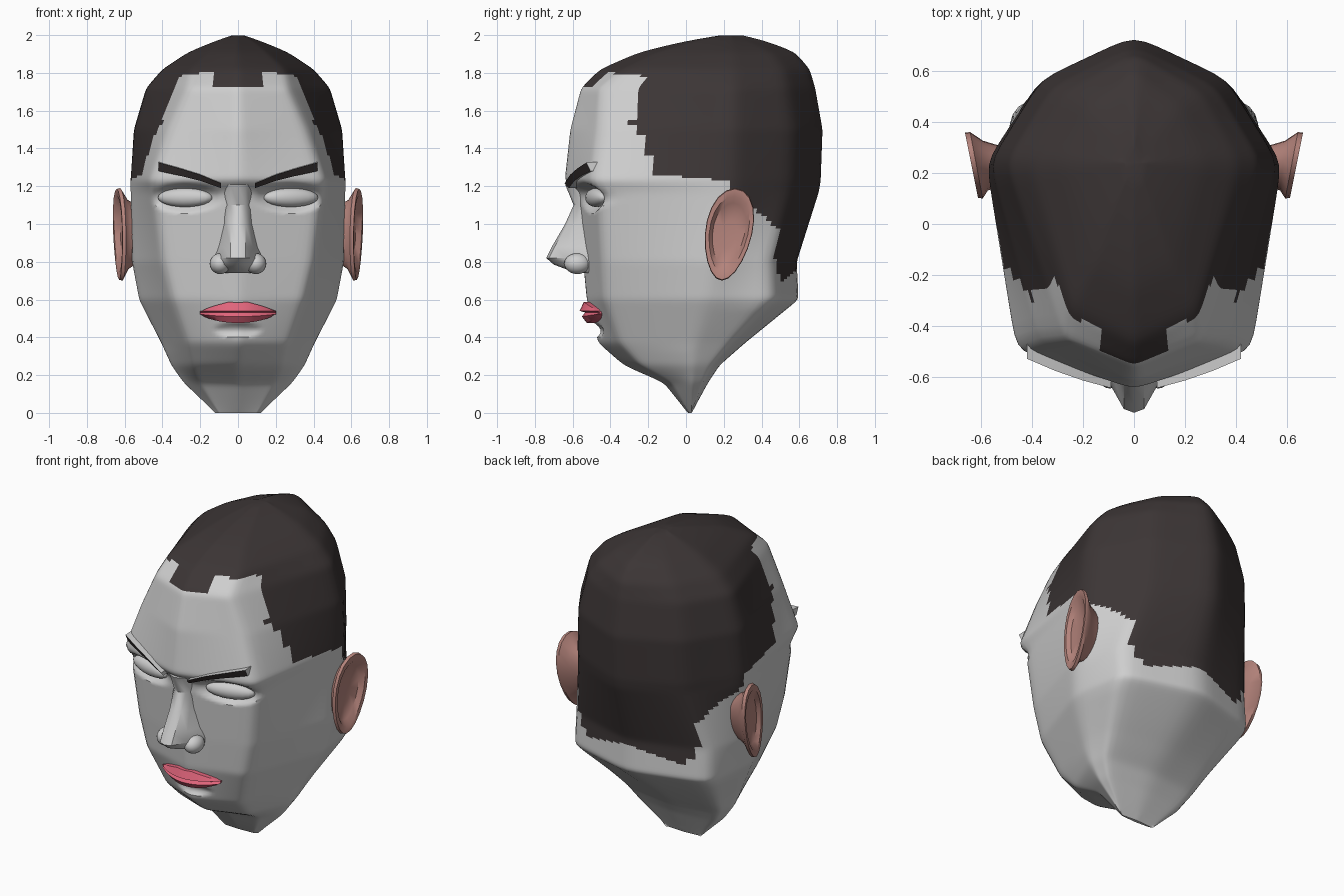
import bpy, bmesh, math
from mathutils import Vector

if "Cube" in bpy.data.objects:
    bpy.data.objects.remove(bpy.data.objects["Cube"])


def mat(name, r, g, b):
    m = bpy.data.materials.new(name)
    m.diffuse_color = (r, g, b, 1)
    m.use_nodes = True
    m.node_tree.nodes["Principled BSDF"].inputs["Base Color"].default_value = m.diffuse_color
    return m


GREY = mat("pale grey skin", .62, .62, .62)
DARK = mat("dark brown hair", .045, .036, .036)
EAR = mat("reddish ear", .46, .23, .20)
LIP = mat("pink lips", .75, .13, .20)


def finish(bm, name, mats, angle=35):
    bmesh.ops.recalc_face_normals(bm, faces=bm.faces)
    me = bpy.data.meshes.new(name)
    bm.to_mesh(me)
    bm.free()
    for m in mats:
        me.materials.append(m)
    ob = bpy.data.objects.new(name, me)
    bpy.context.collection.objects.link(ob)
    bpy.ops.object.select_all(action='DESELECT')
    ob.select_set(True)
    bpy.context.view_layer.objects.active = ob
    bpy.ops.object.shade_smooth_by_angle(angle=math.radians(angle))
    return ob


def loft(sections):
    """Closed skin through equal-length closed sections, capped at both ends."""
    bm = bmesh.new()
    rings = [[bm.verts.new(p) for p in s] for s in sections]
    n = len(rings[0])
    for a, b in zip(rings, rings[1:]):
        for i in range(n):
            j = (i + 1) % n
            bm.faces.new((a[i], a[j], b[j], b[i]))
    bm.faces.new(rings[0])
    bm.faces.new(rings[-1])
    return bm


def clamp(v, lo, hi):
    return max(lo, min(hi, v))


def inside(px, py, poly):
    hit = False
    for (ax, ay), (bx, by) in zip(poly, poly[1:] + poly[:1]):
        if (ay > py) != (by > py) and px < (bx - ax) * (py - ay) / (by - ay) + ax:
            hit = not hit
    return hit


# Head slices: z, front y, front corner x y, half width, back y
ROWS = [
    (0, .01, .10, .015, .12, .03),
    (.16, -.12, .20, -.08, .29, .12),
    (.25, -.33, .24, -.24, .355, .18),
    (.37, -.47, .27, -.35, .41, .32),
    (.6, -.53, .35, -.43, .53, .61),
    (.8, -.55, .40, -.44, .57, .60),
    (1.17, -.58, .45, -.46, .58, .72),
    (1.23, -.65, .465, -.495, .58, .73),
    (1.5, -.62, .37, -.46, .565, .74),
    (1.72, -.56, .27, -.45, .50, .70),
    (1.82, -.46, .25, -.33, .41, .67),
    (1.91, -.25, .15, -.15, .27, .59),
    (1.97, 0, .08, .06, .12, .43),
    (2.005, .22, .01, .22, .012, .28),
]
STEPS = (16, 14, 10, 8)


def head_slice(z):
    for a, b in zip(ROWS, ROWS[1:]):
        if a[0] <= z <= b[0]:
            t = (z - a[0]) / (b[0] - a[0])
            break
    _, yf, cx, cy, w, yb = [p + (q - p) * t for p, q in zip(a, b)]
    narrow = clamp(.92 - .45 * (z - .55), .64, .92)
    ctrl = [(0, yf), (cx, cy), (w, clamp(.25 * z - .05, .03, .24)),
            (w * narrow, yb * .77), (0, yb)]
    half = []
    for p, q, n in zip(ctrl, ctrl[1:], STEPS):
        half += [(p[0] + (q[0] - p[0]) * i / n, p[1] + (q[1] - p[1]) * i / n) for i in range(n)]
    half.append(ctrl[-1])
    full = half + [(-x, y) for x, y in half[-2:0:-1]]
    return [Vector((x, y, z)) for x, y in full]


NZ = 150
bm = loft([head_slice(ROWS[-1][0] * i / NZ) for i in range(NZ + 1)])
for _ in range(5):
    bmesh.ops.smooth_vert(bm, verts=[v for v in bm.verts if v.co.z > .03], factor=.5,
                          use_axis_x=True, use_axis_y=True, use_axis_z=True)
# eye sockets and the crease above the chin
for v in bm.verts:
    x, y, z = v.co
    if y < -.3:
        d = ((abs(x) - .28) / .19) ** 2 + ((z - 1.14) / .08) ** 2
        if d < 1:
            v.co.y += .06 * (1 - d)
        d = (x / .13) ** 2 + ((z - .44) / .04) ** 2
        if d < 1:
            v.co.y += .03 * (1 - d)
# hairline in side view
HAIR = [(-.8, 1.77), (-.4, 1.80), (-.22, 1.78), (-.29, 1.53), (-.22, 1.45),
        (-.17, 1.26), (.23, 1.23), (.25, 1.13), (.36, 1.08),
        (.49, .97), (.47, .83), (.50, .68), (.60, .78), (.9, .80), (.9, 2.2), (-.8, 2.2)]
for f in bm.faces:
    c = f.calc_center_median()
    front = abs(c.x) < .13 and c.y < -.4 and c.z > 1.72
    f.material_index = int(front or inside(c.y, c.z, HAIR))
finish(bm, "head", [GREY, DARK], 40)

# Nose: z, ridge y, base half width
NOSE = [(1.21, -.64, .11), (1.1, -.595, .09), (1, -.64, .09), (.88, -.71, .115),
        (.82, -.74, .14), (.785, -.70, .14), (.74, -.58, .12)]
secs = []
for z, y, b in NOSE:
    h, yb = .04, -.48
    half = [(h, y + .015), ((h + b) / 2, y * .6 + yb * .4), (b, yb)]
    secs.append([(-p, q, z) for p, q in half[::-1]] + [(0, y, z)] + [(p, q, z) for p, q in half])
finish(loft(secs), "nose", [GREY], 40)


def blob(name, loc, scale, turn=0):
    bm = bmesh.new()
    bmesh.ops.create_uvsphere(bm, u_segments=20, v_segments=12, radius=1)
    for v in bm.verts:
        x, y, z = (v.co[i] * scale[i] for i in range(3))
        v.co = (x * math.cos(turn) - y * math.sin(turn) + loc[0],
                x * math.sin(turn) + y * math.cos(turn) + loc[1], z + loc[2])
    finish(bm, name, [GREY], 60)


def ear_ring(s, k, dx, lean):
    """Egg-shaped ear outline, wider and further back at the top."""
    ring = []
    for i in range(20):
        a = math.tau * i / 20
        u, v = math.cos(a), math.sin(a)
        y = .225 + k * (.035 * v + (.125 + .02 * v) * u)
        ring.append((s * (.605 + lean * (y - .10) + dx), y, .945 + k * .245 * v))
    return ring


for s, side in ((1, "right"), (-1, "left")):
    blob(side + "_nostril_wing", (s * .095, -.575, .79), (.055, .07, .055))
    blob(side + "_eye", (s * .28, -.475, 1.14), (.15, .045, .05), s * .27)
    # ear: root, back, rim, hollow
    finish(loft([ear_ring(s, .6, -.08, 0), ear_ring(s, .75, -.035, .1), ear_ring(s, 1, -.012, .19),
                 ear_ring(s, .98, .006, .2), ear_ring(s, .82, .004, .2), ear_ring(s, .68, -.02, .18),
                 ear_ring(s, .3, -.025, .15)]), side + "_ear", [EAR], 40)
    # brow ridge, pale on top and dark on the face turned forward and down
    secs = []
    for i in range(4):
        t = i / 3
        x, y, z, h = .09 + .33 * t, -.635 + .075 * t + .04 * t * t, 1.215 + .11 * t ** .8, .025 + .02 * t
        secs.append([(s * x, y + .07, z + .005), (s * x, y - .008, z), (s * x, y + .014, z - h),
                     (s * x, y + .07, z - h)])
    bm = loft(secs)
    for i, f in enumerate(bm.faces):
        f.material_index = int(i < 12 and i % 4 == 1)
    finish(bm, side + "_brow", [GREY, DARK], 20)

# Lips, swept from corner to corner
upper, lower = [], []
for i in range(17):
    t = -1 + i / 8
    x, b = .2 * t, 1 - t * t
    y = -.475 - .08 * b
    dip = .015 * max(0, 1 - abs(t) * 4)
    top = .534 + .065 * (1 - abs(t)) ** .7 - dip
    low = .526 - .05 * b ** .7
    upper.append([(x, y + .08, top), (x, y + .012, top), (x, y - .008 * b, .54),
                  (x, y + .02, .532), (x, y + .08, .53)])
    lower.append([(x, y + .08, .53), (x, y + .02, .531), (x, y + .004, .522 - .012 * b),
                  (x, y + .03, low), (x, y + .08, low)])
finish(loft(upper), "upper_lip", [LIP], 40)
finish(loft(lower), "lower_lip", [LIP], 40)
